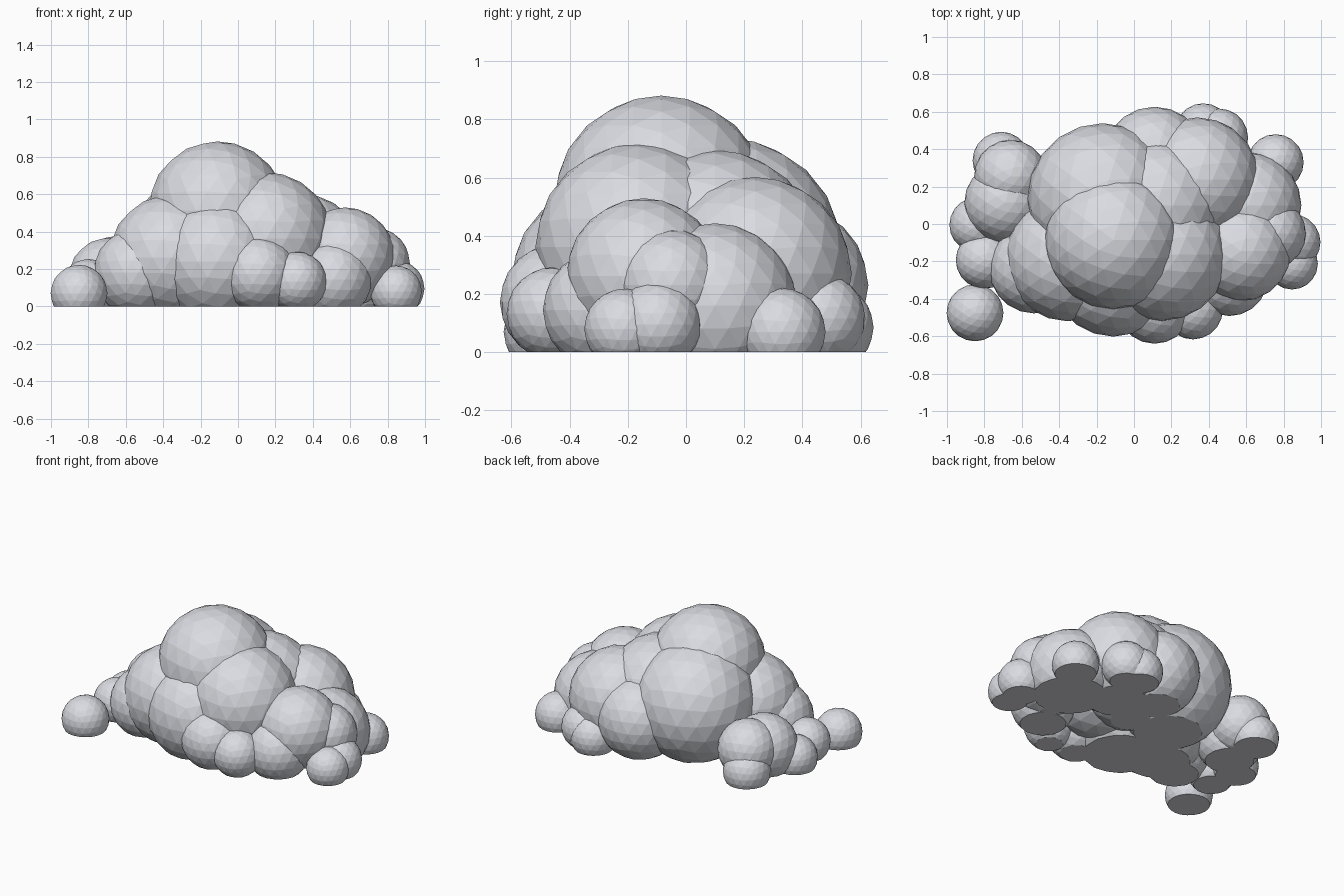
import bpy, bmesh
from mathutils import Matrix, Vector

if "Cube" in bpy.data.objects:
    bpy.data.objects.remove(bpy.data.objects["Cube"])

# One flat colour for the whole cloud
mat = bpy.data.materials.new("pale_grey")
mat.diffuse_color = (0.70, 0.715, 0.76, 1)
mat.use_nodes = True
mat.node_tree.nodes["Principled BSDF"].inputs["Base Color"].default_value = mat.diffuse_color

# Puffs by group: (x, y, z, radius)
PUFFS = {
    "core_puff": [
        (-.11, -.085, .512, .37),    # crown
        (.15, -.163, .362, .355),    # front right
        (.338, .238, .27, .332),     # back right
        (-.167, .137, .335, .402),   # back left
        (.12, .10, .335, .36),       # centre back
    ],
    "front_puff": [
        (-.11, -.262, .24, .34),
        (-.355, -.185, .262, .335),
        (-.535, -.24, .18, .238),
        (.11, -.437, .172, .203),
        (.315, -.457, .132, .16),
        (.51, -.285, .145, .207),
    ],
    "right_puff": [
        (.572, -.145, .262, .267),
        (.612, .10, .16, .283),
        (.727, -.05, .23, .192),
        (.847, -.097, .095, .15),
        (.845, -.212, .08, .138),
        (.757, .33, .07, .15),
    ],
    "back_puff": [
        (.11, .35, .23, .277),
        (.37, .495, .085, .15),
        (.455, .462, .115, .155),
    ],
    "left_puff": [
        (-.71, .34, .07, .153),
        (-.66, .255, .18, .195),
        (-.69, .115, .15, .217),
        (-.84, -.005, .07, .147),
        (-.80, -.193, .10, .153),
    ],
    "stray_puff": [(-.85, -.475, .07, .152)],
}


def puff(name, x, y, z, r):
    """Faceted ball, cut flat and capped at the ground."""
    bm = bmesh.new()
    bmesh.ops.create_icosphere(bm, subdivisions=3, radius=r,
                               matrix=Matrix.Translation((x, y, z)))
    if z < r:
        bmesh.ops.bisect_plane(bm, geom=bm.verts[:] + bm.edges[:] + bm.faces[:],
                               plane_co=Vector((0, 0, 0)),
                               plane_no=Vector((0, 0, 1)), clear_inner=True)
        rim = [e for e in bm.edges if e.is_boundary]
        if rim:
            bmesh.ops.holes_fill(bm, edges=rim, sides=0)
    bmesh.ops.recalc_face_normals(bm, faces=bm.faces[:])
    mesh = bpy.data.meshes.new(name)
    bm.to_mesh(mesh)
    bm.free()
    mesh.materials.append(mat)
    bpy.context.collection.objects.link(bpy.data.objects.new(name, mesh))


for group, balls in PUFFS.items():
    for i, ball in enumerate(balls, 1):
        puff(f"{group}_{i}", *ball)
